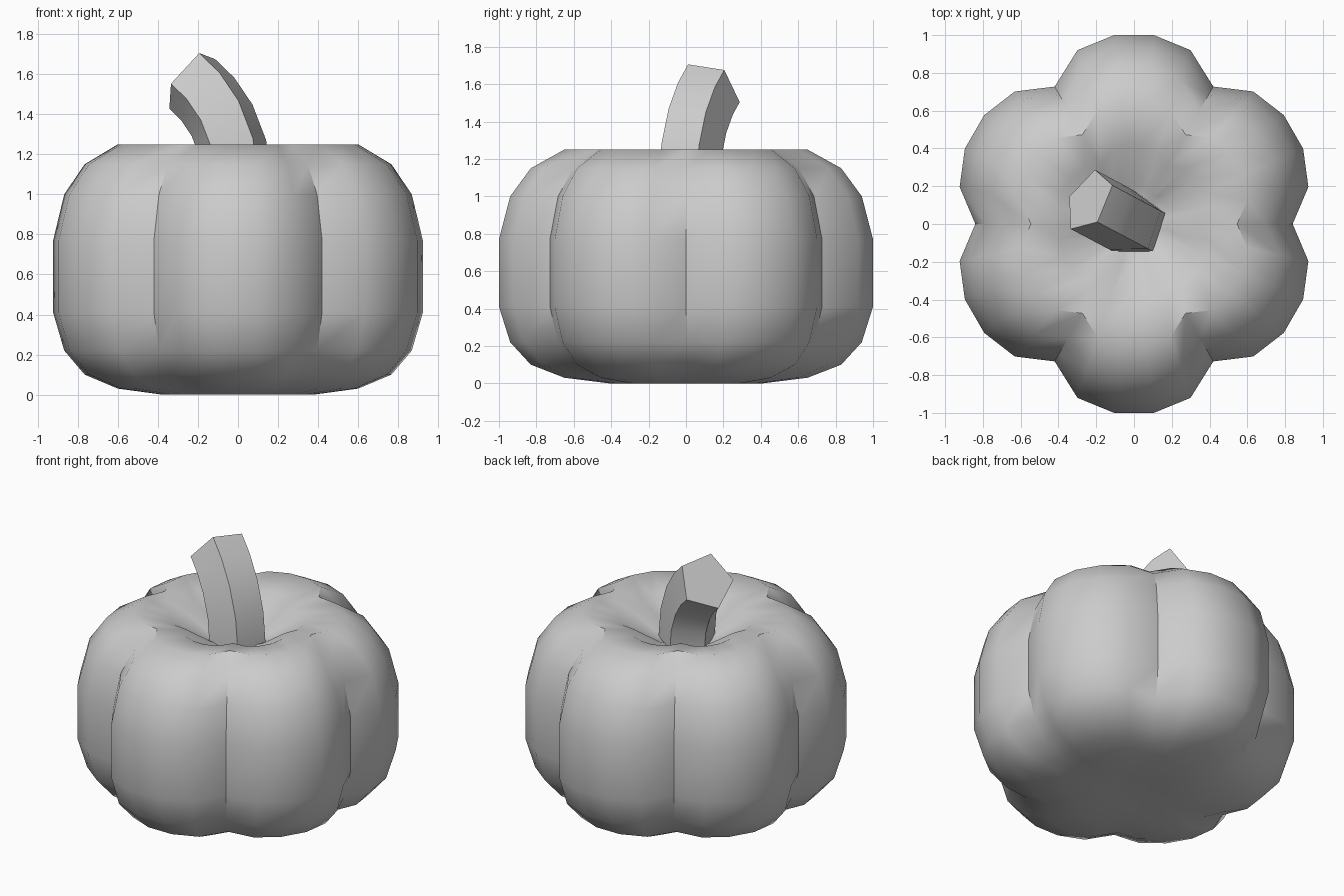
import bpy, bmesh
from math import sin, cos, radians
from mathutils import Vector, Matrix

if "Cube" in bpy.data.objects:
    bpy.data.objects.remove(bpy.data.objects["Cube"])


def add_object(name, bm, angle):
    bmesh.ops.recalc_face_normals(bm, faces=bm.faces)
    mesh = bpy.data.meshes.new(name)
    bm.to_mesh(mesh)
    bm.free()
    obj = bpy.data.objects.new(name, mesh)
    bpy.context.collection.objects.link(obj)
    bpy.ops.object.select_all(action='DESELECT')
    obj.select_set(True)
    bpy.context.view_layer.objects.active = obj
    bpy.ops.object.shade_smooth_by_angle(angle=radians(angle))
    return obj


def bridge(bm, rings):
    for a, b in zip(rings, rings[1:]):
        n = len(a)
        for i in range(n):
            j = (i + 1) % n
            bm.faces.new((a[i], a[j], b[j], b[i]))


# Pumpkin body: a lathe profile whose radius swells into six lobes
profile = [(0.21, 0.005), (0.41, 0.0), (0.65, 0.03), (0.83, 0.10), (0.94, 0.22),
           (1.0, 0.41), (1.0, 0.77), (0.94, 1.0), (0.83, 1.15), (0.65, 1.25),
           (0.42, 1.21), (0.21, 1.09)]
lobe = [0.84, 0.968, 1.0055, 1.0055, 0.968]


def lobe_radius(i):
    side = 1.0 if (i // 5) % 3 == 1 or i % 5 == 0 else 0.975
    return lobe[i % 5] * side


bm = bmesh.new()
rings = [[bm.verts.new((r * lobe_radius(i) * cos(radians(12 * i)),
                        r * lobe_radius(i) * sin(radians(12 * i)), z))
          for i in range(30)] for r, z in profile]
bridge(bm, rings)
for ring, z in ((rings[0], 0.015), (rings[-1], 1.02)):
    pole = bm.verts.new((0, 0, z))
    for i in range(30):
        bm.faces.new((ring[i], ring[(i + 1) % 30], pole))
add_object("pumpkin_body", bm, 42)

# Stem: a pentagon swept along an arc that leans to the back left
lean = Vector((cos(radians(152)), sin(radians(152)), 0))
axis = Vector((0, 0, 1)).cross(lean)
bend, base = 0.62, Vector((-0.005, 0, 1.065))
pivot = base + lean * bend
pentagon = [base + Vector((0.18 * cos(radians(18 + 72 * k)),
                           0.18 * sin(radians(18 + 72 * k)), 0)) for k in range(5)]
bm = bmesh.new()
rings = [[bm.verts.new(p - Vector((0, 0, 0.1))) for p in pentagon]]
for t in (0, 16, 31, 44, 55):
    turn = Matrix.Rotation(radians(t), 3, axis)
    rings.append([bm.verts.new(pivot + turn @ (p - pivot)) for p in pentagon])
bridge(bm, rings)
bm.faces.new(rings[0])
bm.faces.new(rings[-1])
add_object("stem", bm, 30)
